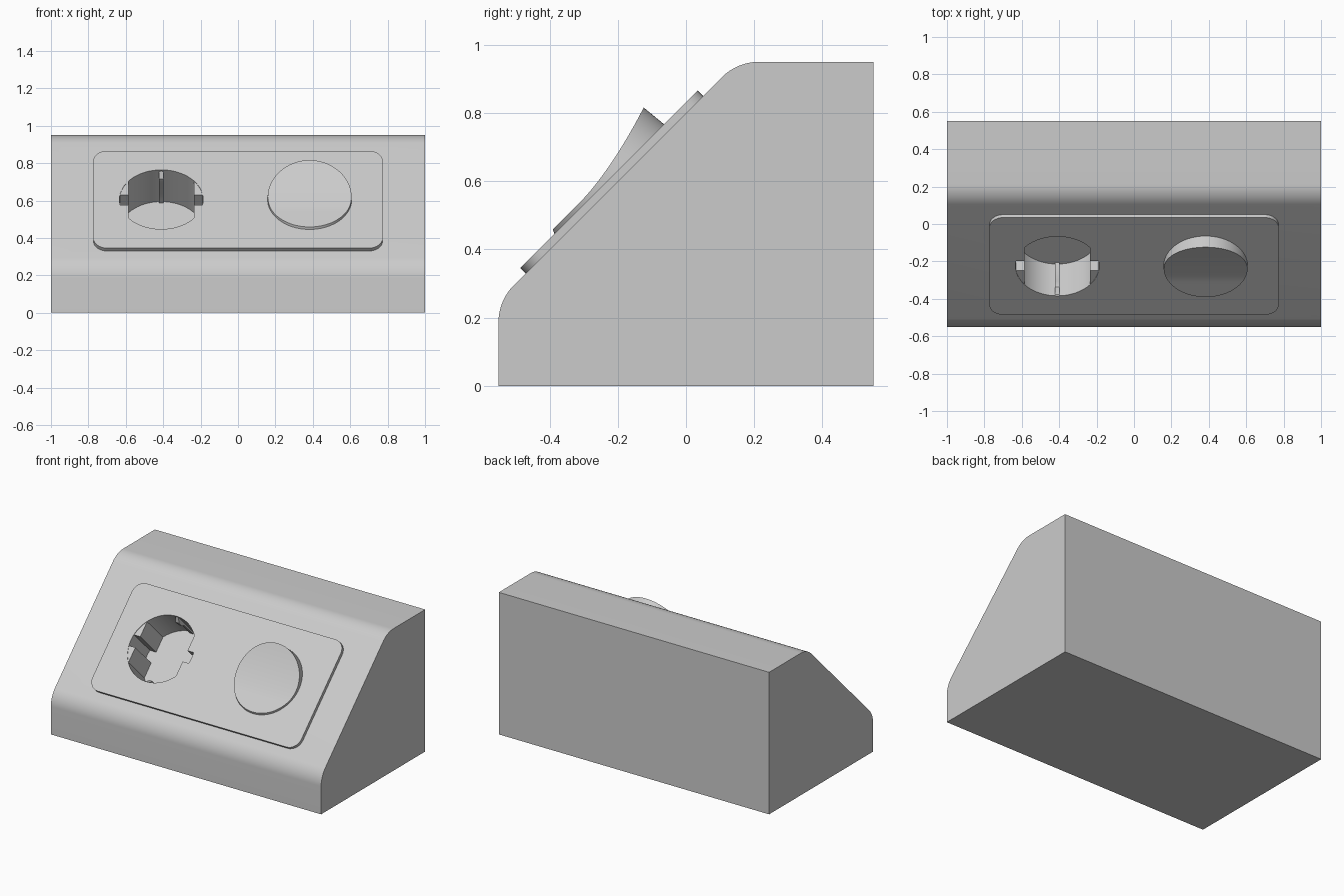
import bpy, bmesh
from math import sin, cos, pi, sqrt, radians
from mathutils import Matrix, Vector

if "Cube" in bpy.data.objects:
    bpy.data.objects.remove(bpy.data.objects["Cube"])

# Frame of the sloped face: x across, y up the slope, z outward
SLOPE = Matrix.Translation((0, -0.21, 0.59)) @ Matrix.Rotation(radians(45), 4, 'X')
ALONG_X = Matrix(((0, 0, 1, 0), (1, 0, 0, 0), (0, 1, 0, 0), (0, 0, 0, 1)))
TOP, FLOOR, R = 0.022, -0.218, 0.224
SOCKET_X, SWITCH_X = -0.41, 0.383


def finish(bm, name, matrix):
    bmesh.ops.recalc_face_normals(bm, faces=bm.faces)
    me = bpy.data.meshes.new(name)
    bm.to_mesh(me)
    bm.free()
    ob = bpy.data.objects.new(name, me)
    bpy.context.collection.objects.link(ob)
    ob.matrix_world = matrix
    return ob


def prism(name, pts, z0, z1, matrix):
    bm = bmesh.new()
    face = bm.faces.new([bm.verts.new((x, y, z0)) for x, y in pts])
    res = bmesh.ops.extrude_face_region(bm, geom=[face])
    verts = [v for v in res['geom'] if isinstance(v, bmesh.types.BMVert)]
    bmesh.ops.translate(bm, verts=verts, vec=(0, 0, z1 - z0))
    return finish(bm, name, matrix)


def arc(cx, cy, r, a0, a1, n):
    return [(cx + r * cos(radians(a0 + (a1 - a0) * i / n)),
             cy + r * sin(radians(a0 + (a1 - a0) * i / n))) for i in range(n + 1)]


def activate(ob):
    bpy.ops.object.select_all(action='DESELECT')
    ob.select_set(True)
    bpy.context.view_layer.objects.active = ob


# Wedge body: side profile with two rounded bends
fr = 0.155
t = fr * 0.41421
profile = [(-0.55, 0), (0.55, 0), (0.55, 0.95)]
profile += arc(0.15 + t, 0.95 - fr, fr, 90, 135, 12)
profile += arc(-0.55 + fr, 0.25 - t, fr, 135, 180, 12)
body = prism("wedge_body", profile, -1, 1, ALONG_X)

# Rounded cover plate
hx, hy, cr = 0.773, 0.368, 0.075
outline = []
for sx, sy, a in ((1, 1, 0), (-1, 1, 90), (-1, -1, 180), (1, -1, 270)):
    outline += arc(sx * (hx - cr), sy * (hy - cr), cr, a, a + 90, 8)
plate = prism("cover_plate", outline, 0, TOP, SLOPE)

# Round socket recess cut through plate and into body
at_socket = SLOPE @ Matrix.Translation((SOCKET_X, 0, 0))
cutter = prism("socket_cutter", arc(0, 0, R, 0, 360, 64)[:-1], FLOOR, 0.2, at_socket)
cutter.hide_render = True
for ob in (body, plate):
    mod = ob.modifiers.new("recess", 'BOOLEAN')
    mod.operation, mod.solver, mod.object = 'DIFFERENCE', 'EXACT', cutter
    activate(ob)
    bpy.ops.object.modifier_apply(modifier=mod.name)
bpy.data.objects.remove(cutter)

# Flat-sided guide blocks left and right, split by a notch
cx, notch = 0.175, 0.037
a0 = math_a0 = sin(notch / R) * 180 / pi
a1 = 90 - (pi / 2 - sqrt(R * R - cx * cx) / R) * 180 / pi
corner = sqrt(R * R - cx * cx)
rim = [(sqrt(R * R - y * y), y) for y in
       [notch + (corner - notch) * i / 8 for i in range(9)]]
guides = []
for sx in (1, -1):
    for sy in (1, -1):
        pts = [(sx * x, sy * y) for x, y in [(cx, notch)] + rim]
        guides.append(prism("socket_guide", pts, FLOOR, TOP - 0.003, at_socket))

# Earth contact springs at top and bottom of the recess
clip = [(R, 0.012), (R - 0.026, -0.02), (R - 0.026, -0.06), (R - 0.012, -0.09),
        (R - 0.012, FLOOR), (R, FLOOR)]
for s in (1, -1):
    prism("earth_clip", [(s * y, z) for y, z in clip], -0.012, 0.012, at_socket @ ALONG_X)


# Round rocker switch with a scooped, raised upper half
def height(y):
    if y < -0.1:
        return TOP + 0.013
    k = (y + 0.1) / (R + 0.1)
    return TOP + 0.013 + 0.064 * k ** 1.6


bm = bmesh.new()
n = 48
rings = []
for i in range(2 * n):
    a = -pi / 2 + pi * i / n
    x, y = R * cos(a), R * sin(a)
    low = bm.verts.new((x * 1.005, y * 1.02, TOP - 0.004))
    rings.append((low, bm.verts.new((x, y * 0.985, height(y)))))
for i in range(2 * n):
    (a, b), (c, d) = rings[i], rings[(i + 1) % (2 * n)]
    bm.faces.new((a, c, d, b))
for i in range(n):
    loop = [rings[i], rings[i + 1], rings[(2 * n - i - 1) % (2 * n)], rings[(2 * n - i) % (2 * n)]]
    top = list(dict.fromkeys(p[1] for p in loop))
    bm.faces.new(top)
bm.faces.new([p[0] for p in rings])
finish(bm, "rocker_switch", SLOPE @ Matrix.Translation((SWITCH_X, 0, 0)))

# Smooth the curved surfaces, keep edges crisp
for ob in list(bpy.context.collection.objects):
    activate(ob)
    bpy.ops.object.shade_smooth_by_angle(angle=radians(30))
